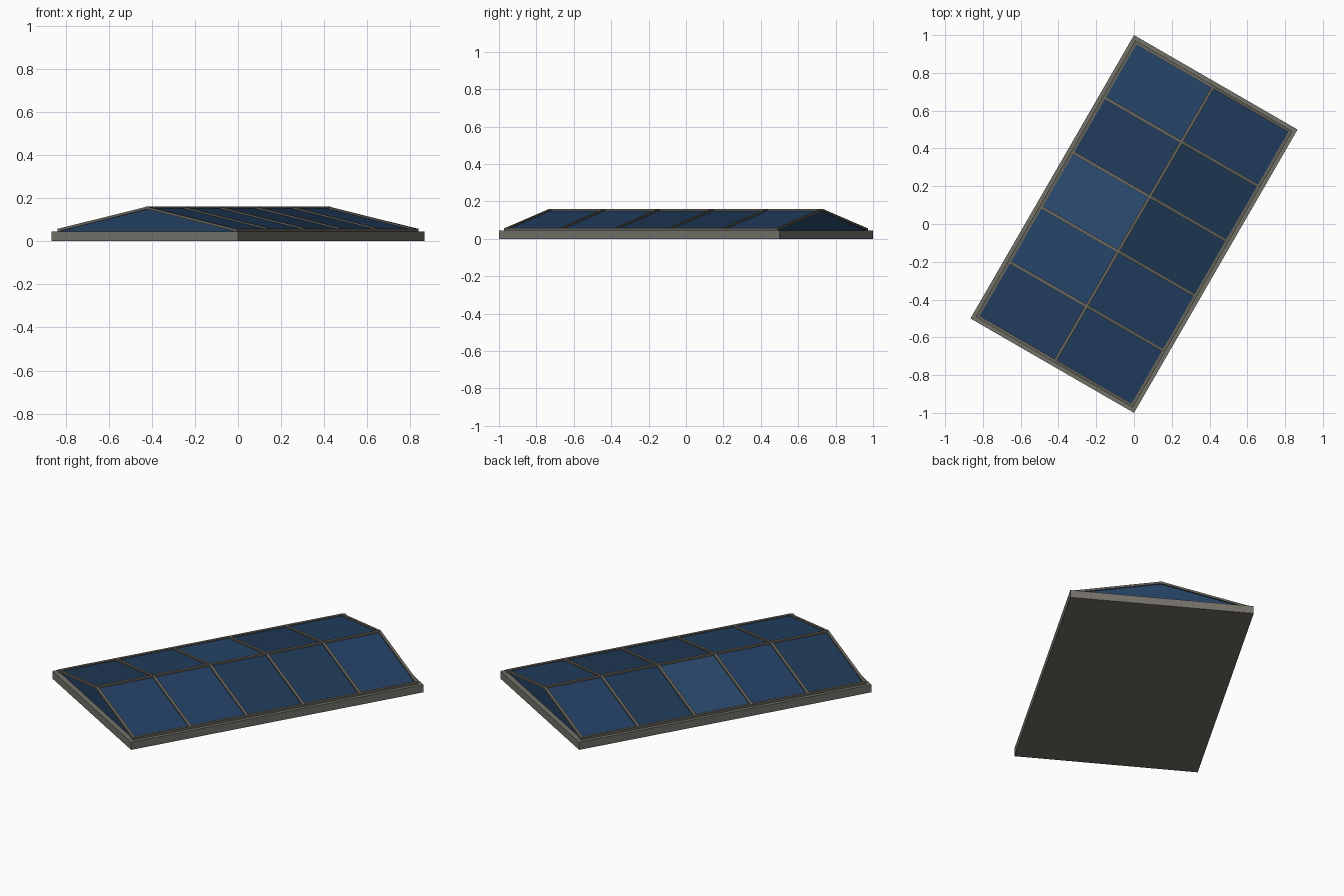
import bpy, bmesh, math
from mathutils import Vector, Matrix

if "Cube" in bpy.data.objects:
    bpy.data.objects.remove(bpy.data.objects["Cube"])

ROT = Matrix.Rotation(math.radians(-30), 4, 'Z')
W, L = 0.5, 0.866            # half width and half length of the curb
A, B = 0.472, 0.837          # half width and half length of the glazing
ZB, ZE, ZR = 0.045, 0.050, 0.152   # curb top, eave, ridge


def material(name, rgb):
    m = bpy.data.materials.new(name)
    m.diffuse_color = (*rgb, 1)
    m.use_nodes = True
    m.node_tree.nodes["Principled BSDF"].inputs["Base Color"].default_value = m.diffuse_color
    return m


STONE = material("curb_grey", (0.17, 0.165, 0.14))
METAL = material("bar_grey", (0.13, 0.125, 0.105))
GLASS = [material("glass_mid", (0.017, 0.052, 0.125)),
         material("glass_dark", (0.014, 0.042, 0.098)),
         material("glass_light", (0.022, 0.065, 0.15))]


def finish(name, bm, mat):
    bmesh.ops.recalc_face_normals(bm, faces=bm.faces)
    me = bpy.data.meshes.new(name)
    bm.to_mesh(me)
    bm.free()
    me.materials.append(mat)
    ob = bpy.data.objects.new(name, me)
    ob.matrix_world = ROT
    bpy.context.collection.objects.link(ob)
    return ob


def bar(name, p, q, wide, tall, mat=METAL):
    """Rectangular bar centred on the line p-q."""
    p, q = Vector(p), Vector(q)
    d = (q - p).normalized()
    side = d.cross(Vector((0, 0, 1))).normalized()
    up = side.cross(d)
    frame = Matrix((d, side, up)).transposed().to_4x4()
    frame.translation = (p + q) / 2
    bm = bmesh.new()
    bmesh.ops.create_cube(bm, size=1, matrix=frame @ Matrix.Diagonal(((q - p).length, wide, tall, 1)))
    return finish(name, bm, mat)


def pane(name, pts, mat, thick=0.004):
    """Flat glass sheet, extruded inward from its outer outline."""
    bm = bmesh.new()
    f = bm.faces.new([bm.verts.new(p) for p in pts])
    f.normal_update()
    n = f.normal.copy()
    if n.dot(f.calc_center_median()) < 0:
        n.negate()
    ext = bmesh.ops.extrude_face_region(bm, geom=[f], use_keep_orig=True)
    vs = [v for v in ext["geom"] if isinstance(v, bmesh.types.BMVert)]
    bmesh.ops.translate(bm, verts=vs, vec=-n * thick)
    return finish(name, bm, mat)


# curb slab
bar("curb", (0, -L, ZB / 2), (0, L, ZB / 2), 2 * W, ZB, STONE)

# roof panes, five on each slope
shades = {-1: [1, 0, 2, 1, 0], 1: [0, 0, 1, 1, 0]}
step = 2 * B / 5
for s, label in ((-1, "left"), (1, "right")):
    for i in range(5):
        y0, y1 = -B + i * step, -B + (i + 1) * step
        pane(f"{label}_pane_{i + 1}",
             [(s * A, y0, ZE), (s * A, y1, ZE), (0, y1, ZR), (0, y0, ZR)],
             GLASS[shades[s][i]])
    # rafters and eave bar
    for i in range(6):
        y = -B + i * step
        bar(f"{label}_rafter_{i + 1}", (s * A, y, ZE + 0.002), (0, y, ZR + 0.002), 0.016, 0.012)
    bar(f"{label}_eave_bar", (s * A, -B - 0.008, 0.051), (s * A, B + 0.008, 0.051), 0.016, 0.014)

# ridge bar
bar("ridge_bar", (0, -B - 0.008, ZR + 0.001), (0, B + 0.008, ZR + 0.001), 0.016, 0.014)

# gable ends
for s, label in ((-1, "front"), (1, "back")):
    pane(f"{label}_gable_pane", [(-A, s * B, ZB), (A, s * B, ZB), (0, s * B, ZR)], GLASS[0])
